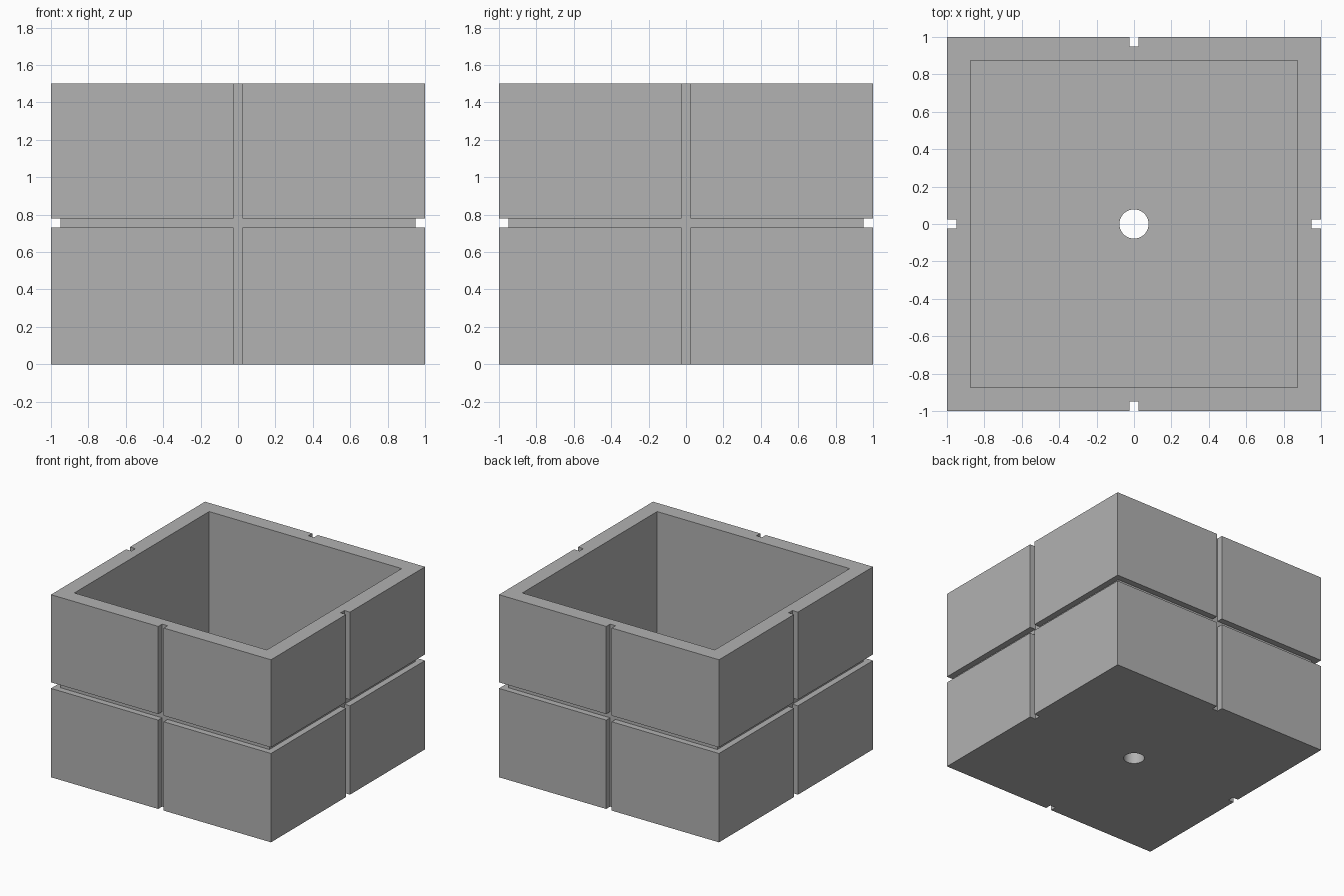
import bpy

if "Cube" in bpy.data.objects:
    bpy.data.objects.remove(bpy.data.objects["Cube"])

W, H = 2.0, 1.5        # outer width and height
WALL = 0.125           # wall and floor thickness
GROOVE, DEPTH = 0.05, 0.05

grey = bpy.data.materials.new("concrete_grey")
grey.diffuse_color = (0.445, 0.445, 0.445, 1)
grey.use_nodes = True
grey.node_tree.nodes["Principled BSDF"].inputs["Base Color"].default_value = grey.diffuse_color


def box(name, size, center):
    bpy.ops.mesh.primitive_cube_add(size=1, location=center)
    o = bpy.context.object
    o.name = name
    o.scale = size
    bpy.ops.object.transform_apply(location=True, rotation=True, scale=True)
    o.data.materials.append(grey)
    return o


def cut(target, cutter):
    cutter.hide_render = True
    mod = target.modifiers.new("cut", 'BOOLEAN')
    mod.operation = 'DIFFERENCE'
    mod.solver = 'EXACT'
    mod.object = cutter
    bpy.context.view_layer.objects.active = target
    bpy.ops.object.modifier_apply(modifier=mod.name)
    bpy.data.objects.remove(cutter)


# Square planter body
planter = box("planter", (W, W, H), (0, 0, H / 2))

# Open cavity
inner = W - 2 * WALL
cut(planter, box("cavity_cutter", (inner, inner, H), (0, 0, WALL + H / 2)))

# One vertical and one horizontal groove on each side
reach = 2 * DEPTH      # cutter is centred on the outer face
for dx, dy in ((1, 0), (-1, 0), (0, 1), (0, -1)):
    pos = (dx * W / 2, dy * W / 2, H / 2)
    vertical = (reach if dx else GROOVE, reach if dy else GROOVE, H + 0.2)
    cut(planter, box("vertical_groove_cutter", vertical, pos))
    across = (reach if dx else W + 0.2, reach if dy else W + 0.2, GROOVE)
    cut(planter, box("horizontal_groove_cutter", across, (pos[0], pos[1], 0.755)))

# Drain hole through the floor
bpy.ops.mesh.primitive_cylinder_add(vertices=48, radius=0.078, depth=0.6, location=(0, 0, 0))
drain = bpy.context.object
drain.data.materials.append(grey)
cut(planter, drain)

# Smooth drain wall, sharp edges elsewhere
bpy.ops.object.select_all(action='DESELECT')
planter.select_set(True)
bpy.context.view_layer.objects.active = planter
bpy.ops.object.shade_smooth_by_angle()
